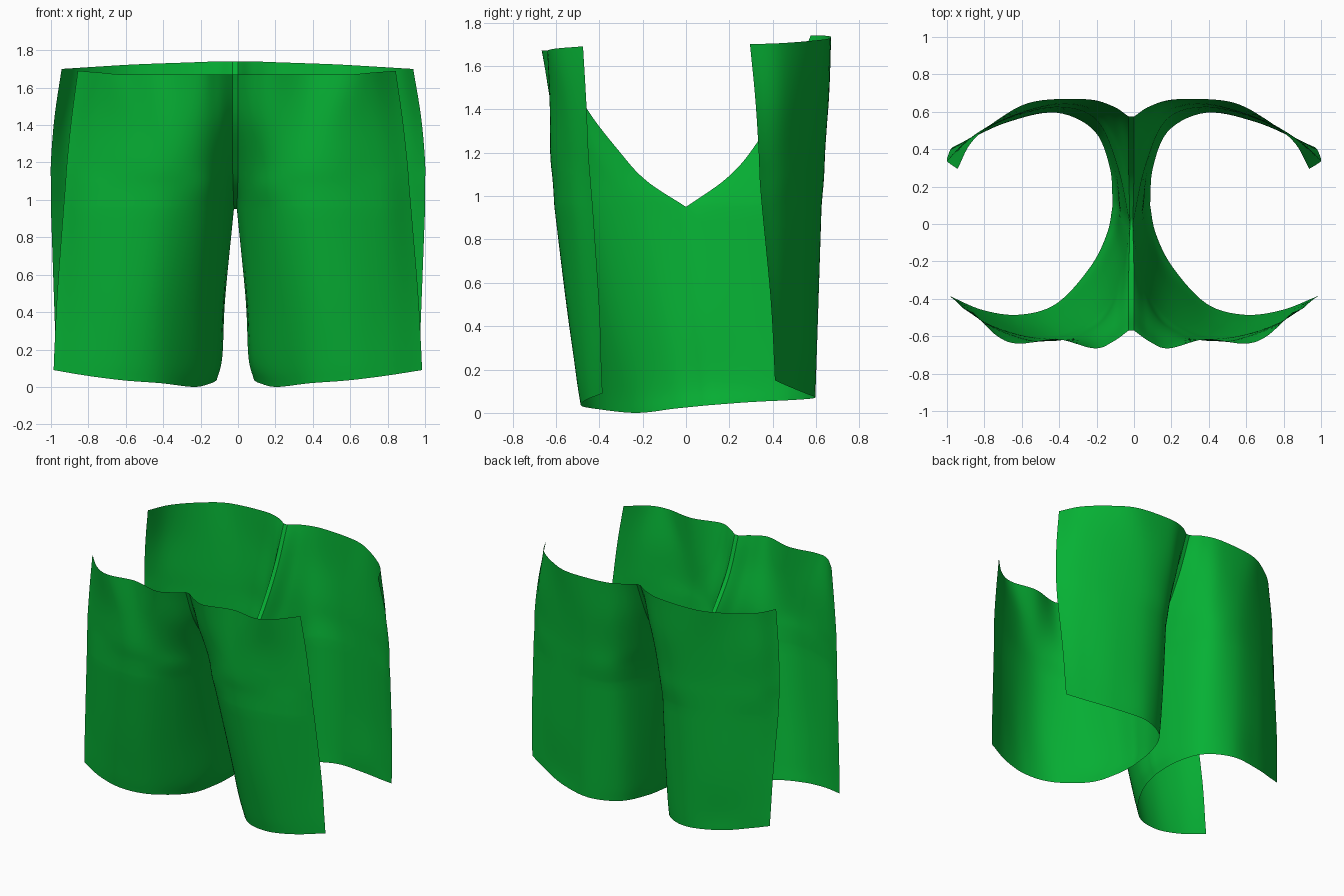
import bpy, bmesh

if "Cube" in bpy.data.objects:
    bpy.data.objects.remove(bpy.data.objects["Cube"])

COLS, ROWS = 40, 22
LEVELS = [0, 0.13, 0.45, 0.95, 1.07, 1.2, 1.43, 1.68]
SPLIT = 3  # level of the crotch

# Horizontal cloth sections, outer edge to centre, one per level
FRONT = [
    [(.985, -.385), (.8, -.46), (.6, -.485), (.4, -.425), (.22, -.23), (.13, -.05), (.1, .1)],
    [(.98, -.39), (.8, -.47), (.6, -.505), (.4, -.455), (.205, -.27), (.1, -.08), (.07, .09)],
    [(.965, -.40), (.8, -.49), (.6, -.545), (.4, -.52), (.2, -.36), (.08, -.14), (.055, .06)],
    [(.93, -.43), (.78, -.53), (.55, -.60), (.35, -.59), (.16, -.47), (.05, -.25), (.008, 0)],
    [(.92, -.44), (.77, -.535), (.55, -.605), (.36, -.605), (.17, -.52), (.065, -.35), (.012, -.18)],
    [(.91, -.45), (.76, -.54), (.55, -.615), (.37, -.62), (.19, -.56), (.08, -.44), (.015, -.3)],
    [(.885, -.46), (.74, -.56), (.55, -.625), (.38, -.62), (.2, -.62), (.09, -.56), (.015, -.47)],
    [(.85, -.475), (.72, -.6), (.6, -.64), (.4, -.615), (.2, -.665), (.1, -.63), (.015, -.57)],
]
BACK = [
    [(.97, .41), (.85, .465), (.65, .55), (.4, .595), (.2, .5), (.115, .3), (.1, .1)],
    [(.975, .405), (.855, .465), (.65, .55), (.4, .6), (.195, .51), (.1, .3), (.07, .09)],
    [(.985, .39), (.87, .46), (.66, .56), (.4, .61), (.19, .53), (.09, .31), (.055, .06)],
    [(1, .35), (.87, .455), (.66, .565), (.4, .625), (.19, .56), (.075, .31), (.008, 0)],
    [(1, .34), (.875, .455), (.665, .565), (.4, .635), (.195, .59), (.078, .39), (.012, .185)],
    [(1, .335), (.88, .45), (.67, .565), (.41, .64), (.2, .61), (.08, .47), (.015, .31)],
    [(.98, .32), (.88, .45), (.68, .57), (.45, .65), (.22, .65), (.09, .57), (.015, .46)],
    [(.94, .295), (.86, .44), (.7, .57), (.52, .655), (.24, .667), (.1, .63), (.015, .575)],
]
# Height changes along the hem and the waist
FRONT_HEM, FRONT_TOP = [.09, .06, .035, .02, 0, .02, .035], [.01, 0, -.01, -.01, -.01, -.01, -.01]
BACK_HEM, BACK_TOP = [.15, .125, .09, .07, .06, .05, .035], [.02, .025, .035, .045, .055, .06, .06]


def spline(pts, t):
    """Catmull-Rom point at t in 0..1 through pts (tuples)."""
    n = len(pts) - 1
    i = min(int(t * n), n - 1)
    f = t * n - i
    p1, p2 = pts[i], pts[i + 1]
    p0 = pts[i - 1] if i > 0 else tuple(2 * a - b for a, b in zip(p1, p2))
    p3 = pts[i + 2] if i + 2 <= n else tuple(2 * b - a for a, b in zip(p1, p2))
    return tuple(b + .5 * f * (c - a + f * (2 * a - 5 * b + 4 * c - d + f * (3 * (b - c) + d - a)))
                 for a, b, c, d in zip(p0, p1, p2, p3))


def panel_grid(sections, hem, top):
    """Rows of points from hem to waist, splined apart below and above the crotch."""
    curves = []
    for z, sec in zip(LEVELS, sections):
        low, high = max(0, 1 - z / .95), max(0, (z - .95) / .73)
        pts = [(x, y, z + h * low + w * high) for (x, y), h, w in zip(sec, hem, top)]
        curves.append([spline(pts, c / COLS) for c in range(COLS + 1)])
    rows = []
    for part, first in ((curves[:SPLIT + 1], 0), (curves[SPLIT:], 1)):
        for r in range(first, ROWS + 1):
            rows.append([spline([cv[c] for cv in part], r / ROWS) for c in range(COLS + 1)])
    return rows


def place(p, side):
    """Mirror to a side; the centre seam sits slightly left."""
    return (side * p[0] - .014 * (1 - min(1, p[0]) ** 4), p[1], p[2])


def make_object(name, grids):
    bm = bmesh.new()
    for grid in grids:
        vs = [[bm.verts.new(p) for p in row] for row in grid]
        for a, b in zip(vs, vs[1:]):
            for i in range(len(a) - 1):
                bm.faces.new((a[i], a[i + 1], b[i + 1], b[i]))
    bmesh.ops.remove_doubles(bm, verts=bm.verts, dist=.0004)
    bmesh.ops.recalc_face_normals(bm, faces=bm.faces)
    for f in bm.faces:
        f.smooth = True
    me = bpy.data.meshes.new(name)
    bm.to_mesh(me)
    bm.free()
    me.materials.append(green)
    ob = bpy.data.objects.new(name, me)
    bpy.context.collection.objects.link(ob)
    return ob


green = bpy.data.materials.new("green_cloth")
green.diffuse_color = (.002, .44, .035, 1)
green.use_nodes = True
green.node_tree.nodes["Principled BSDF"].inputs["Base Color"].default_value = green.diffuse_color

front = panel_grid(FRONT, FRONT_HEM, FRONT_TOP)
back = panel_grid(BACK, BACK_HEM, BACK_TOP)

# Leg cloths: front and back joined along the inner leg, open at the outer side
for name, side in (("right_leg_cloth", 1), ("left_leg_cloth", -1)):
    make_object(name, [[[place(p, side) for p in row] for row in g] for g in (front, back)])

# Narrow seam strip from front waist, under the crotch, to back waist
path = [r[-1] for r in reversed(front[ROWS:])] + [r[-1] for r in back[ROWS + 1:]]
make_object("crotch_seam", [[[place(p, -1), place(p, 1)] for p in path]])
